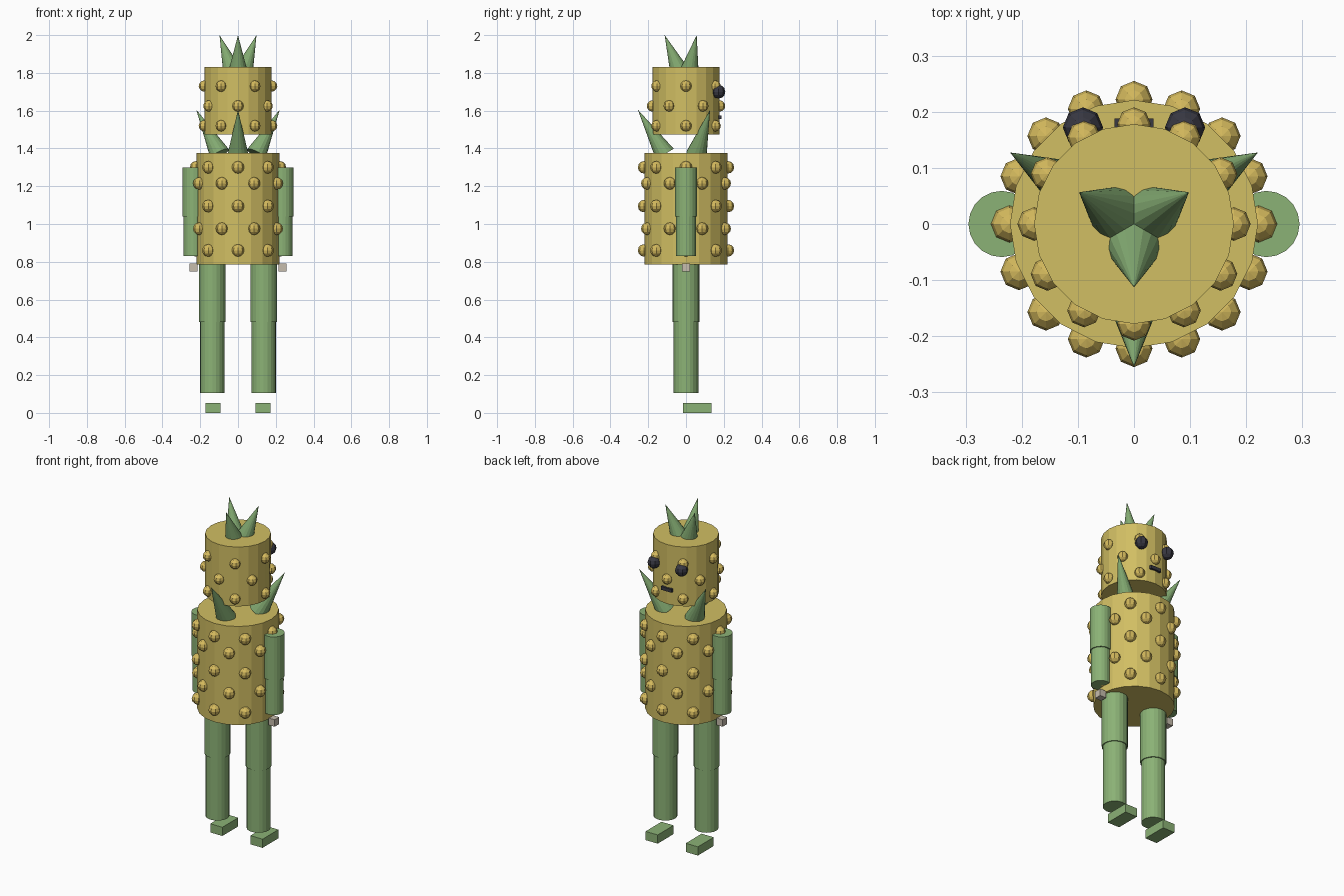
import bpy, bmesh, math
from mathutils import Vector, Matrix

if "Cube" in bpy.data.objects:
    bpy.data.objects.remove(bpy.data.objects["Cube"])


def mat(name, col):
    m = bpy.data.materials.new(name)
    m.diffuse_color = (*col, 1)
    m.use_nodes = True
    m.node_tree.nodes["Principled BSDF"].inputs["Base Color"].default_value = m.diffuse_color
    return m


YELLOW = mat("rind yellow", (0.64, 0.52, 0.125))
BUMP = mat("bump yellow", (0.66, 0.49, 0.11))
GREEN = mat("limb green", (0.26, 0.445, 0.18))
LEAF = mat("leaf green", (0.225, 0.40, 0.165))
DARK = mat("eye black", (0.04, 0.04, 0.055))
HAND = mat("hand beige", (0.57, 0.51, 0.42))


def finish(name, bm, material):
    me = bpy.data.meshes.new(name)
    bm.to_mesh(me)
    bm.free()
    me.materials.append(material)
    ob = bpy.data.objects.new(name, me)
    bpy.context.collection.objects.link(ob)
    return ob


def cylinder(name, x, z0, z1, r, material, sides=20):
    bm = bmesh.new()
    bmesh.ops.create_cone(bm, cap_ends=True, segments=sides, radius1=r, radius2=r,
                          depth=z1 - z0,
                          matrix=Matrix.Translation((x, 0, (z0 + z1) / 2)))
    return finish(name, bm, material)


def box(name, center, size, material):
    bm = bmesh.new()
    bmesh.ops.create_cube(bm, size=1, matrix=Matrix.Translation(center)
                          @ Matrix.Diagonal((*size, 1)))
    return finish(name, bm, material)


def bumps(name, rows, count, ring_r, r):
    """Rows of small faceted spheres, every second row turned half a step."""
    bm = bmesh.new()
    for i, z in enumerate(rows):
        for k in range(count):
            a = 2 * math.pi * (k + (i % 2) / 2) / count
            bmesh.ops.create_uvsphere(
                bm, u_segments=8, v_segments=6, radius=r,
                matrix=Matrix.Translation((ring_r * math.cos(a), ring_r * math.sin(a), z)))
    return finish(name, bm, BUMP)


def leaves(name, base_r, base_z, tip_r, tip_z, r):
    """Three cones leaning outwards."""
    bm = bmesh.new()
    for deg in (30, 150, 270):
        a = math.radians(deg)
        d = Vector((math.cos(a), math.sin(a), 0))
        base = d * base_r + Vector((0, 0, base_z))
        axis = d * tip_r + Vector((0, 0, tip_z)) - base
        rot = axis.to_track_quat('Z', 'Y').to_matrix().to_4x4()
        bmesh.ops.create_cone(bm, cap_ends=True, segments=16, radius1=r, radius2=0,
                              depth=axis.length,
                              matrix=Matrix.Translation(base + axis / 2) @ rot)
    return finish(name, bm, LEAF)


# Torso and head
cylinder("torso", 0, 0.785, 1.375, 0.221, YELLOW)
cylinder("head", 0, 1.475, 1.83, 0.178, YELLOW)
bumps("torso_bumps", (1.30, 1.215, 1.095, 0.975, 0.86), 8, 0.222, 0.033)
bumps("head_bumps", (1.73, 1.625, 1.52), 6, 0.178, 0.030)

# Leaves on head and shoulders
leaves("crown_leaves", 0.042, 1.825, 0.113, 2.0, 0.046)
leaves("shoulder_leaves", 0.112, 1.37, 0.255, 1.605, 0.055)

# Face on the +y side
for side, s in (("left", -1), ("right", 1)):
    bm = bmesh.new()
    bmesh.ops.create_uvsphere(bm, u_segments=8, v_segments=6, radius=0.036,
                              matrix=Matrix.Translation((s * 0.091, 0.172, 1.70)))
    finish(side + "_eye", bm, DARK)
box("mouth", (0, 0.178, 1.565), (0.07, 0.02, 0.02), DARK)

# Limbs
for side, s in (("left", -1), ("right", 1)):
    cylinder(side + "_upper_arm", s * 0.236, 1.04, 1.30, 0.059, GREEN)
    cylinder(side + "_lower_arm", s * 0.236, 0.83, 1.04, 0.053, GREEN)
    box(side + "_hand", (s * 0.236, 0, 0.77), (0.042, 0.042, 0.042), HAND)
    cylinder(side + "_thigh", s * 0.136, 0.48, 0.79, 0.071, GREEN)
    cylinder(side + "_shin", s * 0.136, 0.105, 0.48, 0.065, GREEN)
    box(side + "_foot", (s * 0.133, 0.06, 0.026), (0.08, 0.15, 0.052), GREEN)
